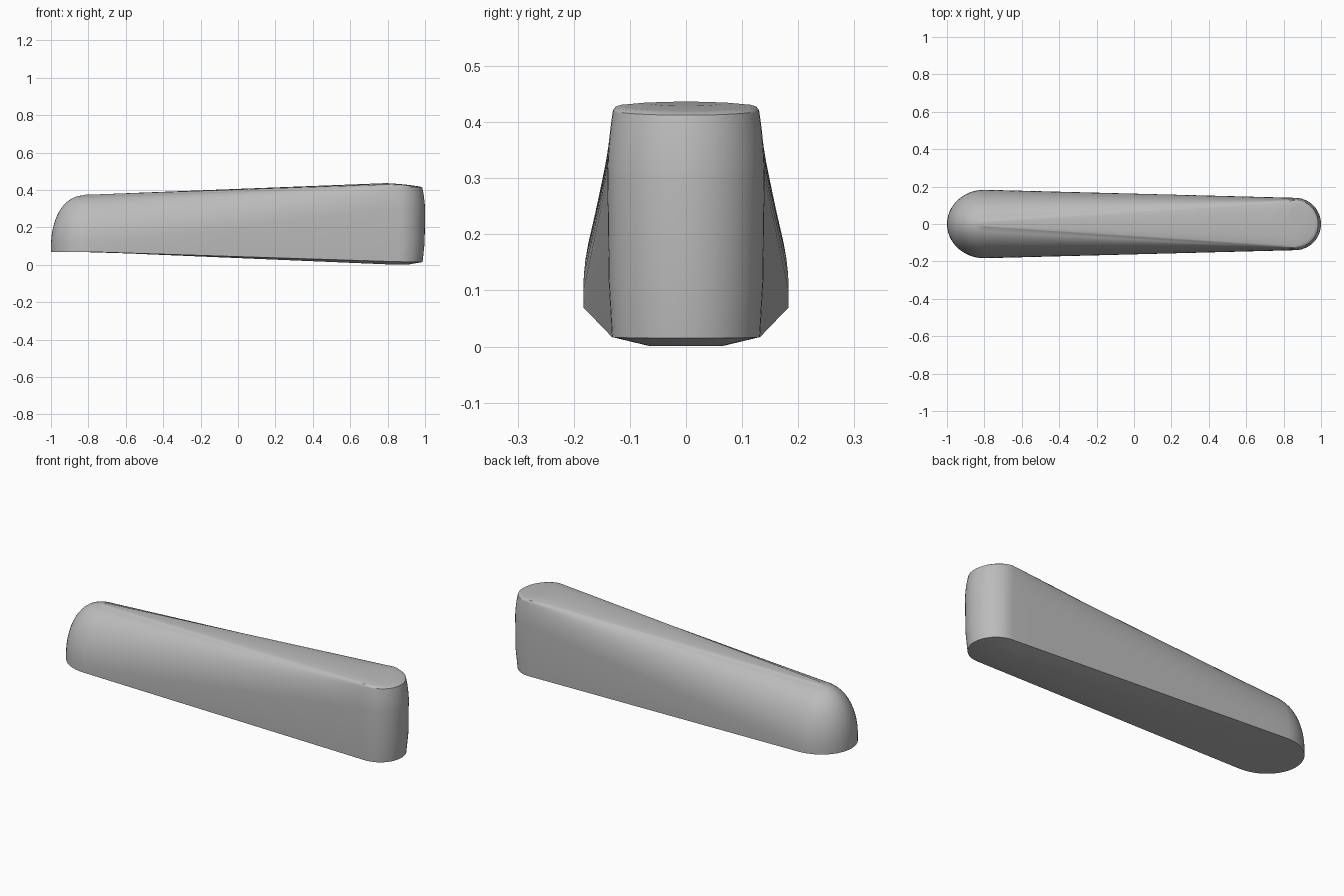
import bpy, bmesh, math

cube = bpy.data.objects.get("Cube")
if cube:
    bpy.data.objects.remove(cube, do_unlink=True)

mat = bpy.data.materials.new("plain_grey")
mat.use_nodes = True
grey = (0.5, 0.5, 0.5, 1)
mat.diffuse_color = grey
mat.node_tree.nodes["Principled BSDF"].inputs["Base Color"].default_value = grey

ARC, SIDE = 24, 16   # segments round each end and along each side


def lerp(a, b, t):
    return a + (b - a) * t


def outline(left, right):
    """Closed outline with a round end each side.
    left: centre x, x radius, y radius, z; right: centre x, radius, z, drop at the tip."""
    lx, la, lb, lz = left
    rx, r, rz, drop = right
    ends = []
    for i in range(ARC + 1):
        a = -math.pi / 2 + math.pi * i / ARC
        ends.append((rx + r * math.cos(a), r * math.sin(a), rz - drop * math.cos(a)))
    far = []
    for i in range(ARC + 1):
        a = math.pi / 2 + math.pi * i / ARC
        far.append((lx + la * math.cos(a), lb * math.sin(a), lz))
    pts = list(ends)
    for p, q, arc in ((ends[-1], far[0], far), (far[-1], ends[0], [])):
        for i in range(1, SIDE):
            pts.append(tuple(lerp(u, v, i / SIDE) for u, v in zip(p, q)))
        pts += arc
    return pts


# Underside with its bevel, then the straight lower wall
rings = [
    outline((-0.80, 0.12, 0.11, 0.07), (0.84, 0.065, 0.001, 0)),
    outline((-0.80, 0.20, 0.183, 0.07), (0.855, 0.132, 0.017, 0.002)),
    outline((-0.80, 0.20, 0.183, 0.08), (0.86, 0.138, 0.12, 0)),
]
# Domed left end blending into the upright right end
for k in range(15):
    a = math.radians(84 * k / 14)
    s, c = math.sin(a), math.cos(a)
    rings.append(outline((-0.80, 0.20 * c ** 0.8, 0.183 * c, 0.10 + 0.273 * s),
                         (0.86 - 0.005 * s, 0.14 - 0.01 * s * s, 0.30 + 0.122 * s, 0.009 * s)))
# Rounded rim and gently crowned top, closing on the ridge line
rings += [
    outline((-0.80, 0.02, 0.015, 0.374), (0.853, 0.125, 0.428, 0.011)),
    outline((-0.80, 0.015, 0.012, 0.375), (0.85, 0.115, 0.431, 0.011)),
    outline((-0.80, 0.01, 0.008, 0.375), (0.83, 0.07, 0.435, 0.006)),
    outline((-0.80, 0, 0, 0.375), (0.79, 0, 0.437, 0)),
]

bm = bmesh.new()
loops = [[bm.verts.new(p) for p in ring] for ring in rings]
n = len(loops[0])
for lo, hi in zip(loops, loops[1:]):
    for i in range(n):
        j = (i + 1) % n
        bm.faces.new((lo[i], lo[j], hi[j], hi[i]))
bm.faces.new(loops[0][::-1])
bmesh.ops.remove_doubles(bm, verts=bm.verts, dist=0.0001)
bmesh.ops.recalc_face_normals(bm, faces=bm.faces)
mesh = bpy.data.meshes.new("tapered_body")
bm.to_mesh(mesh)
bm.free()
mesh.materials.append(mat)
body = bpy.data.objects.new("tapered_body", mesh)
bpy.context.collection.objects.link(body)

bpy.ops.object.select_all(action='DESELECT')
body.select_set(True)
bpy.context.view_layer.objects.active = body
bpy.ops.object.shade_smooth_by_angle(angle=math.radians(35))
